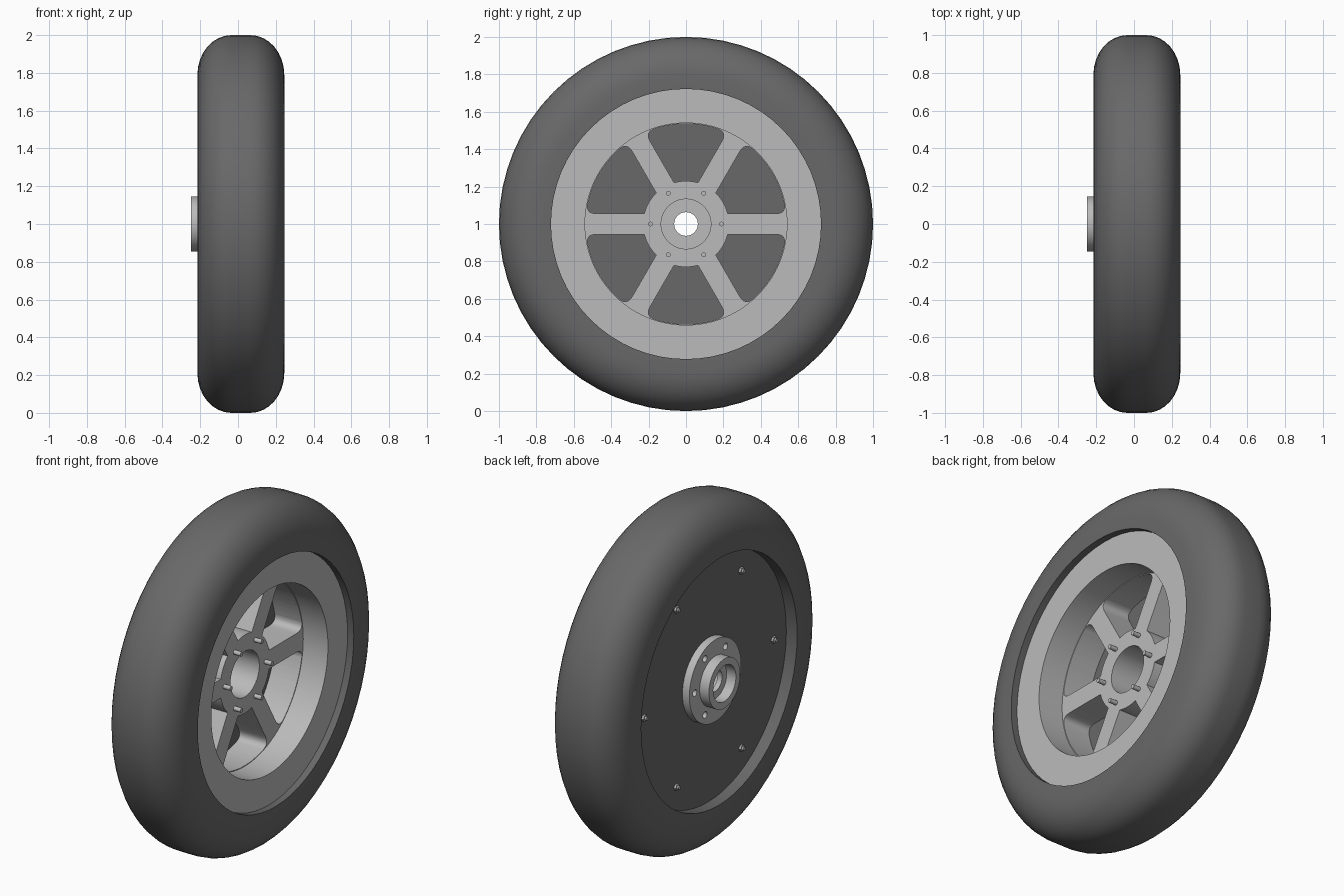
import bpy, bmesh, math
from mathutils import Matrix, Vector

if "Cube" in bpy.data.objects:
    bpy.data.objects.remove(bpy.data.objects["Cube"])

SPOKES = 6
STEP = math.tau / SPOKES


def material(name, value):
    mat = bpy.data.materials.new(name)
    mat.use_nodes = True
    color = (value, value, value, 1)
    mat.diffuse_color = color
    mat.node_tree.nodes["Principled BSDF"].inputs["Base Color"].default_value = color
    return mat


rubber = material("dark grey", 0.14)
metal = material("light grey", 0.5)


def polar(r, a, x=0.0):
    return Vector((x, r * math.cos(a), r * math.sin(a)))


def finish(bm, name, mat, angle=35):
    bmesh.ops.recalc_face_normals(bm, faces=bm.faces)
    mesh = bpy.data.meshes.new(name)
    bm.to_mesh(mesh)
    bm.free()
    mesh.materials.append(mat)
    mesh.shade_smooth()
    mesh.set_sharp_from_angle(angle=math.radians(angle))
    obj = bpy.data.objects.new(name, mesh)
    obj.location.z = 1
    bpy.context.collection.objects.link(obj)
    return obj


def lathe(name, profile, mat, segments=72):
    """Turn a closed (x, radius) profile around the axle."""
    bm = bmesh.new()
    rings = [[bm.verts.new(polar(r, math.tau * i / segments, x)) for x, r in profile]
             for i in range(segments)]
    n = len(profile)
    for i in range(segments):
        a, b = rings[i], rings[(i + 1) % segments]
        for j in range(n):
            k = (j + 1) % n
            bm.faces.new((a[j], a[k], b[k], b[j]))
    return finish(bm, name, mat)


def prism(bm, points, x0, x1):
    """Extrude a flat outline along the axle."""
    low = [bm.verts.new((x0, p.y, p.z)) for p in points]
    high = [bm.verts.new((x1, p.y, p.z)) for p in points]
    bm.faces.new(low)
    bm.faces.new(high)
    for i in range(len(points)):
        k = (i + 1) % len(points)
        bm.faces.new((low[i], low[k], high[k], high[i]))


def pin_ring(bm, ring_radius, pin_radius, sides, x0, x1):
    """Six pins spaced round the axle."""
    for k in range(SPOKES):
        center = polar(ring_radius, k * STEP)
        prism(bm, [center + polar(pin_radius, math.tau * i / sides) for i in range(sides)], x0, x1)


def cut(target, cutter_bm):
    """Carve a shape out of a part and bake the result."""
    cutter = finish(cutter_bm, "cutter", metal)
    cutter.hide_render = True
    mod = target.modifiers.new("cut", "BOOLEAN")
    mod.object = cutter
    mod.solver = "EXACT"
    bpy.context.view_layer.update()
    baked = bpy.data.meshes.new_from_object(
        target.evaluated_get(bpy.context.evaluated_depsgraph_get()))
    target.modifiers.clear()
    target.data = baked
    baked.shade_smooth()
    baked.set_sharp_from_angle(angle=math.radians(35))
    bpy.data.objects.remove(cutter)


# Tyre with rounded shoulders
mid, half, shoulder_w, shoulder_h = 0.015, 0.23, 0.18, 0.21
arc = [i * math.pi / 16 for i in range(9)]
right = [(half - shoulder_w + shoulder_w * math.cos(a), 1 - shoulder_h + shoulder_h * math.sin(a))
         for a in arc]
outer = [(half, 0.722)] + right
outer += [(-x, r) for x, r in reversed(outer)]
lathe("tyre", [(mid + x, r) for x, r in outer], rubber, 64)

# Rim barrel
lathe("rim_barrel", [(0.205, 0.54), (0.205, 0.723), (-0.13, 0.723), (-0.13, 0.54)], metal, 96)

# Spoked centre: a thick disc with six rounded windows
spokes = lathe("spokes", [(0.045, 0.133), (0.045, 0.541), (-0.13, 0.541), (-0.13, 0.133)], metal, 96)
HUB, RIM, HALF_SPOKE = 0.23, 0.536, 0.055


def side_angle(r):
    return STEP / 2 - math.asin(HALF_SPOKE / r)


def window_half():
    """Outline from the hub middle to the rim middle with a filleted corner."""
    pts = [polar(HUB, side_angle(HUB) * i / 4) for i in range(1, 5)]
    edge = side_angle(RIM)
    p0, c, p2 = polar(0.48, side_angle(0.48)), polar(RIM, edge), polar(RIM, edge - 0.09)
    for i in range(6):
        t = i / 5
        pts.append(p0 * (1 - t) ** 2 + c * 2 * t * (1 - t) + p2 * t * t)
    pts += [polar(RIM, (edge - 0.09) * (1 - i / 5)) for i in range(1, 5)]
    return pts


bm = bmesh.new()
upper = window_half()
lower = [Vector((0, p.y, -p.z)) for p in reversed(upper)]
outline = [polar(HUB, 0)] + upper + [polar(RIM, 0)] + lower
for k in range(SPOKES):
    turn = Matrix.Rotation((k + 0.5) * STEP, 3, "X")
    prism(bm, [turn @ p for p in outline], -0.3, 0.3)
cut(spokes, bm)

# Cover plate closing the far side
lathe("cover_plate", [(-0.13, 0.14), (-0.13, 0.724), (-0.145, 0.724), (-0.145, 0.14)], rubber, 96)

# Hub: bolted flange, raised bearing collar and a stepped axle bore
hub = lathe("hub", [(0.044, 0.133), (-0.16, 0.133), (-0.16, 0.063), (-0.19, 0.063), (-0.19, 0.105),
                    (-0.25, 0.105), (-0.25, 0.145), (-0.19, 0.145), (-0.19, 0.24),
                    (-0.14, 0.24), (-0.14, 0.142), (0.044, 0.142)], metal)
bm = bmesh.new()
pin_ring(bm, 0.19, 0.019, 16, -0.3, -0.165)
cut(hub, bm)

# Studs through the hub
bm = bmesh.new()
pin_ring(bm, 0.19, 0.013, 12, -0.17, 0.09)
finish(bm, "hub_studs", metal)

# Cover bolts: hexagonal heads with round tips
bm = bmesh.new()
pin_ring(bm, 0.6, 0.02, 6, -0.158, -0.14)
pin_ring(bm, 0.6, 0.011, 12, -0.168, -0.15)
finish(bm, "cover_bolts", metal)
